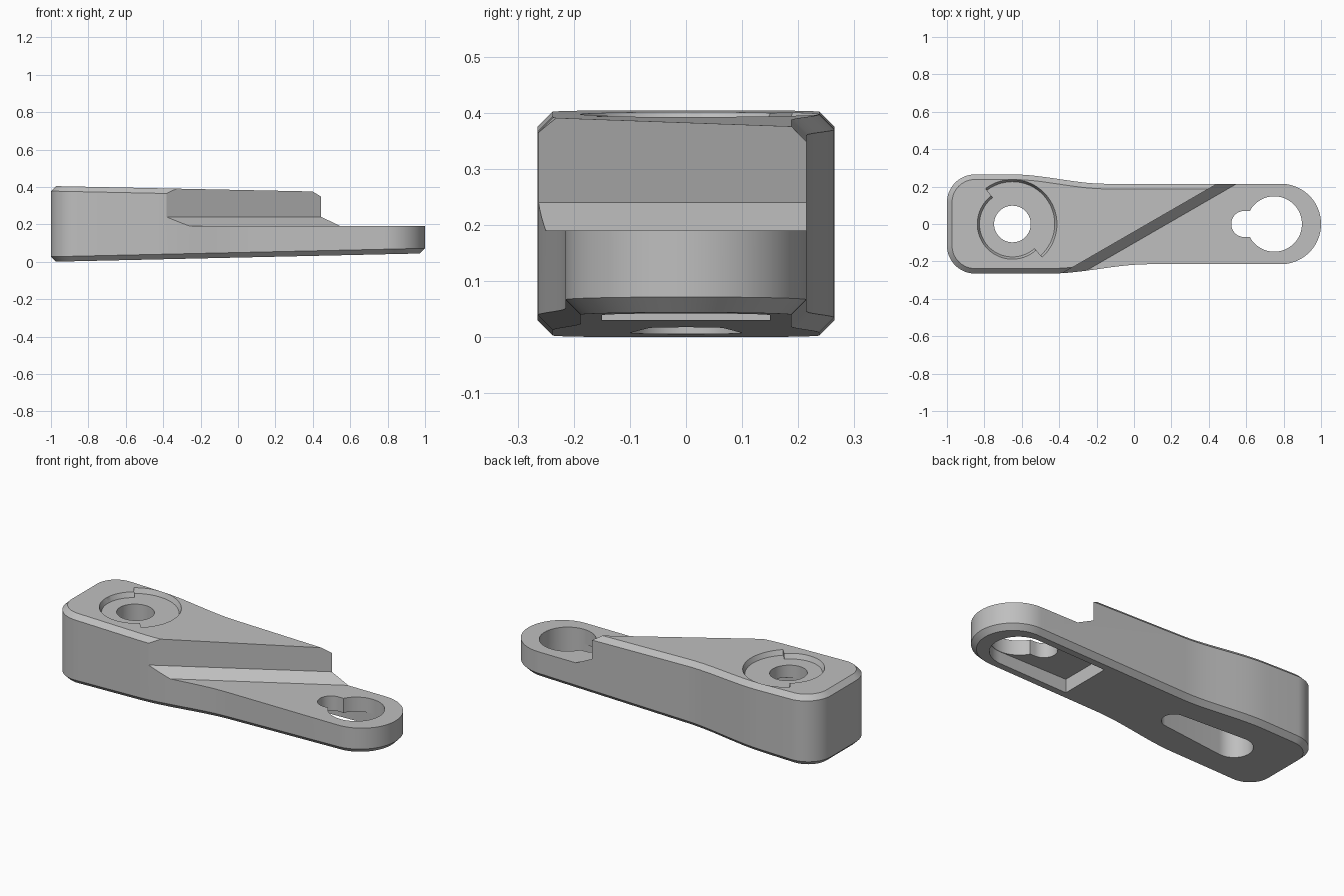
import bpy, math
from mathutils import Vector

if "Cube" in bpy.data.objects:
    bpy.data.objects.remove(bpy.data.objects["Cube"])

grey = bpy.data.materials.new("plain_grey")
grey.use_nodes = True
COLOR = (0.52, 0.52, 0.52, 1)
grey.diffuse_color = COLOR
grey.node_tree.nodes["Principled BSDF"].inputs["Base Color"].default_value = COLOR


def bottom(x):
    return 0.0225 * (x + 1)


def top(x):
    return 0.405 - 0.0208 * (x + 1)


def loft(name, loops):
    """Closed solid through loops of equal point count."""
    n = len(loops[0])
    verts = [p for loop in loops for p in loop]
    faces = [list(range(n))[::-1], [(len(loops) - 1) * n + i for i in range(n)]]
    for k in range(len(loops) - 1):
        for i in range(n):
            j = (i + 1) % n
            faces.append([k * n + i, k * n + j, (k + 1) * n + j, (k + 1) * n + i])
    mesh = bpy.data.meshes.new(name)
    mesh.from_pydata(verts, [], faces)
    mesh.materials.append(grey)
    obj = bpy.data.objects.new(name, mesh)
    bpy.context.collection.objects.link(obj)
    return obj


def raise_to(points, height, shift=0):
    return [(x, y, height(x) + shift) for x, y in points]


def prism(name, points, z0, z1):
    return loft(name, [[(x, y, z) for x, y in points] for z in (z0, z1)])


def arc(cx, cy, r, a0, a1, n=24):
    angles = [math.radians(a0 + (a1 - a0) * i / n) for i in range(n + 1)]
    return [(cx + r * math.cos(a), cy + r * math.sin(a)) for a in angles]


def side_curve(x0, x1, sign, d, n=16):
    """Gentle S between the wide and narrow halves."""
    pts = []
    for i in range(n + 1):
        t = i / n
        w = 0.265 - 0.05 * t * t * (3 - 2 * t) - d
        pts.append((x0 + (x1 - x0) * t, sign * w))
    return pts


def outline(d):
    pts = arc(0.785, 0, 0.215 - d, -90, 90, 40)
    pts += side_curve(-0.65, -0.15, 1, d)[::-1]
    pts += arc(-0.85, 0.115, 0.15 - d, 90, 180, 16)
    pts += arc(-0.85, -0.115, 0.15 - d, 180, 270, 16)
    pts += side_curve(-0.45, 0.08, -1, d)
    return pts


# Chamfered, tapering body
C = 0.027
body = loft("arm_body", [
    raise_to(outline(C), bottom), raise_to(outline(0), bottom, C),
    raise_to(outline(0), top, -C), raise_to(outline(C), top)])

cutters = []

# Diagonal step with a sloped foot
along = Vector((math.cos(math.pi / 6), 0.5, 0))
across = Vector((0.5, -along.x, 0))
corner = Vector((0.445, 0.215, 0))
profile = [(0, 1), (0, 0.24), (0.052, 0.19), (2, 0.19), (2, 1)]
cutters.append(loft("step_cutter", [
    [corner + along * s + across * u + Vector((0, 0, z)) for u, z in profile]
    for s in (2, -2)]))


# Shallow two-radius recess in the top
def recess(d):
    return (arc(-0.65, 0, 0.238 - d, -48, 127, 48)
            + arc(-0.65, 0, 0.188 - d, 127, 312, 48))


cutters.append(loft("recess_cutter", [
    raise_to(recess(0.012), top, -0.027),
    raise_to(recess(0), top), raise_to(recess(0), top, 0.1)]))

# Bolt hole and the tapering slot beneath it
cutters.append(prism("bolt_hole_cutter", arc(-0.65, 0, 0.098, 0, 352.5, 47), -0.2, 0.6))
slot = arc(-0.265, 0, 0.066, -85, 85) + arc(-0.65, 0, 0.1, 85, 275)
cutters.append(prism("slot_cutter", slot, -0.2, 0.3))

# Keyhole and the pocket beneath it
cutters.append(prism("keyhole_cutter", arc(0.75, 0, 0.148, 0, 352.5, 47), -0.2, 0.6))
neck = arc(0.59, 0, 0.07, 90, 270) + [(0.7, -0.07), (0.7, 0.07)]
cutters.append(prism("neck_cutter", neck, -0.2, 0.6))
pocket = [(0.32, 0.15), (0.32, -0.15)] + arc(0.75, 0, 0.15, -90, 90)
cutters.append(prism("pocket_cutter", pocket, -0.2, 0.107))

# Apply the cuts, then shade
bpy.ops.object.select_all(action="DESELECT")
bpy.context.view_layer.objects.active = body
body.select_set(True)
for cutter in cutters:
    cutter.hide_render = True
    mod = body.modifiers.new("cut", "BOOLEAN")
    mod.operation = "DIFFERENCE"
    mod.solver = "EXACT"
    mod.object = cutter
    bpy.ops.object.modifier_apply(modifier=mod.name)
    bpy.data.objects.remove(cutter)
bpy.ops.object.shade_smooth_by_angle(angle=math.radians(25))
